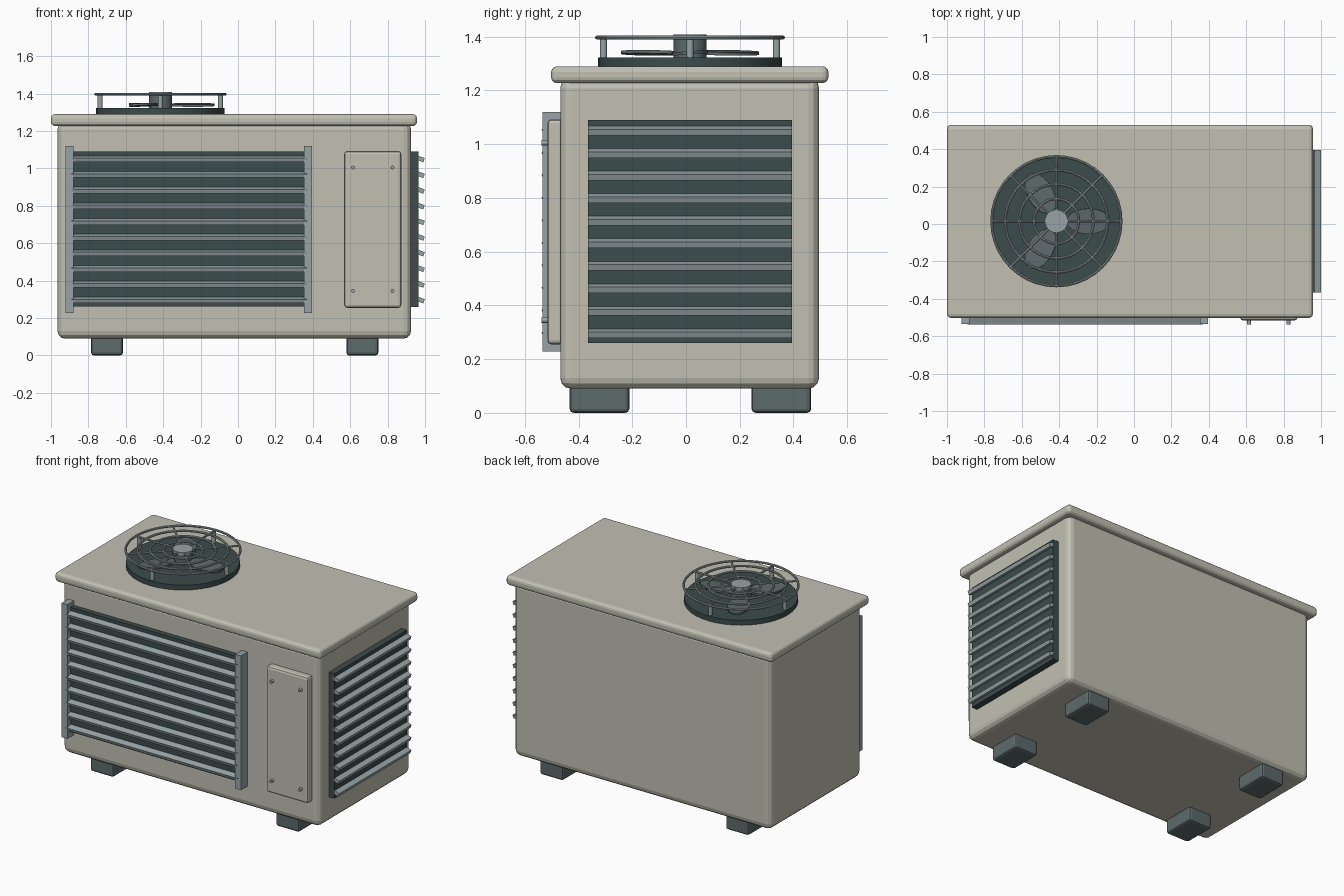
import bpy, bmesh, math
from mathutils import Matrix, Vector

if "Cube" in bpy.data.objects:
    bpy.data.objects.remove(bpy.data.objects["Cube"], do_unlink=True)


def material(name, rgb):
    m = bpy.data.materials.new(name)
    m.use_nodes = True
    m.diffuse_color = (*rgb, 1)
    m.node_tree.nodes["Principled BSDF"].inputs["Base Color"].default_value = (*rgb, 1)
    return m


CREAM = material("cream_paint", (0.54, 0.53, 0.45))
METAL = material("light_metal", (0.31, 0.37, 0.38))
SLATE = material("slate_grey", (0.11, 0.145, 0.15))
DARK = material("dark_grille", (0.045, 0.072, 0.072))


def finish(bm, name, mat):
    mesh = bpy.data.meshes.new(name)
    bm.to_mesh(mesh)
    bm.free()
    mesh.materials.append(mat)
    ob = bpy.data.objects.new(name, mesh)
    bpy.context.collection.objects.link(ob)
    return ob


def box(name, mat, lo, hi, bevel=0, segments=2, rot=(0, 0, 0)):
    lo, hi = Vector(lo), Vector(hi)
    bm = bmesh.new()
    bmesh.ops.create_cube(bm, size=1)
    bmesh.ops.scale(bm, vec=hi - lo, verts=bm.verts)
    ob = finish(bm, name, mat)
    ob.location = (lo + hi) / 2
    ob.rotation_euler = rot
    if bevel:
        mod = ob.modifiers.new("Bevel", "BEVEL")
        mod.width, mod.segments = bevel, segments
    return ob


def smooth(ob):
    bpy.ops.object.select_all(action="DESELECT")
    ob.select_set(True)
    bpy.context.view_layer.objects.active = ob
    bpy.ops.object.shade_smooth_by_angle(angle=math.radians(35))


def rod(name, mat, start, end, radius, sides=12):
    start, end = Vector(start), Vector(end)
    axis = end - start
    bm = bmesh.new()
    bmesh.ops.create_cone(bm, cap_ends=True, segments=sides, radius1=radius,
                          radius2=radius, depth=axis.length)
    turn = axis.to_track_quat("Z", "Y").to_matrix().to_4x4()
    bm.transform(Matrix.Translation((start + end) / 2) @ turn)
    ob = finish(bm, name, mat)
    smooth(ob)
    return ob


# Cabinet and overhanging lid
box("cabinet", CREAM, (-0.965, -0.468, 0.09), (0.925, 0.495, 1.25), 0.04, 3)
box("lid", CREAM, (-1.0, -0.502, 1.227), (0.957, 0.53, 1.29), 0.022, 3)

# Four feet
for side, x in (("right", -0.70), ("left", 0.665)):
    for end, y in (("front", -0.322), ("back", 0.355)):
        box(f"{end}_{side}_foot", SLATE, (x - 0.085, y - 0.111, 0),
            (x + 0.085, y + 0.111, 0.12), 0.015)

# Front and side louvres: dark backing with tilted slats
TILT = math.radians(20)
box("front_louvre_backing", DARK, (-0.89, -0.503, 0.263), (0.365, -0.46, 1.09))
box("side_louvre_backing", DARK, (0.92, -0.365, 0.26), (0.966, 0.395, 1.09))
for i in range(10):
    z = 0.298 + i * 0.0838
    box("front_slat", METAL, (-0.89, -0.535, z - 0.011), (0.37, -0.49, z + 0.011),
        rot=(TILT, 0, 0))
    box("side_slat", METAL, (0.948, -0.365, z - 0.012), (0.996, 0.395, z + 0.012),
        rot=(0, TILT, 0))
for side, x in (("right", -0.9), ("left", 0.375)):
    box(f"front_louvre_{side}_rail", METAL, (x - 0.021, -0.535, 0.228),
        (x + 0.021, -0.46, 1.12))

# Screwed access panel
box("access_panel", CREAM, (0.568, -0.516, 0.255), (0.873, -0.455, 1.093), 0.015)
for x in (0.615, 0.826):
    for z in (0.345, 1.005):
        rod("panel_screw", METAL, (x, -0.537, z), (x, -0.51, z), 0.01)

# Fan on top: shroud, blades and hub
FX, FY = -0.415, 0.015
WIRE_Z = 1.397


def polar(radius, angle, z):
    return (FX + radius * math.cos(angle), FY + radius * math.sin(angle), z)


rod("fan_shroud", DARK, (FX, FY, 1.28), (FX, FY, 1.323), 0.343, 40)
rod("fan_hub", SLATE, (FX, FY, 1.32), (FX, FY, 1.39), 0.062, 24)
rod("grille_cap", METAL, (FX, FY, 1.388), (FX, FY, 1.408), 0.062, 24)
for i in range(3):
    bm = bmesh.new()
    bmesh.ops.create_cone(bm, cap_ends=True, segments=20, radius1=1, radius2=1, depth=1)
    bmesh.ops.scale(bm, vec=(0.118, 0.068, 0.012), verts=bm.verts)
    bm.transform(Matrix.Rotation(math.radians(4), 4, "X"))
    blade = finish(bm, "fan_blade", SLATE)
    angle = i * math.tau / 3
    blade.location = polar(0.172, angle, 1.34)
    blade.rotation_euler.z = angle
    smooth(blade)

# Wire guard: rings, spokes and posts
for r in (0.12, 0.198, 0.273, 0.346):
    bpy.ops.mesh.primitive_torus_add(location=(FX, FY, WIRE_Z), major_radius=r,
                                     minor_radius=0.0075, major_segments=40, minor_segments=8)
    ring = bpy.context.object
    ring.name = "guard_ring"
    ring.data.materials.append(METAL)
    smooth(ring)
for i in range(8):
    a = i * math.tau / 8
    rod("guard_spoke", METAL, polar(0.05, a, WIRE_Z), polar(0.346, a, WIRE_Z), 0.0065, 8)
for i in range(4):
    a = i * math.tau / 4
    rod("guard_post", METAL, polar(0.322, a, 1.31), polar(0.322, a, WIRE_Z), 0.013)
